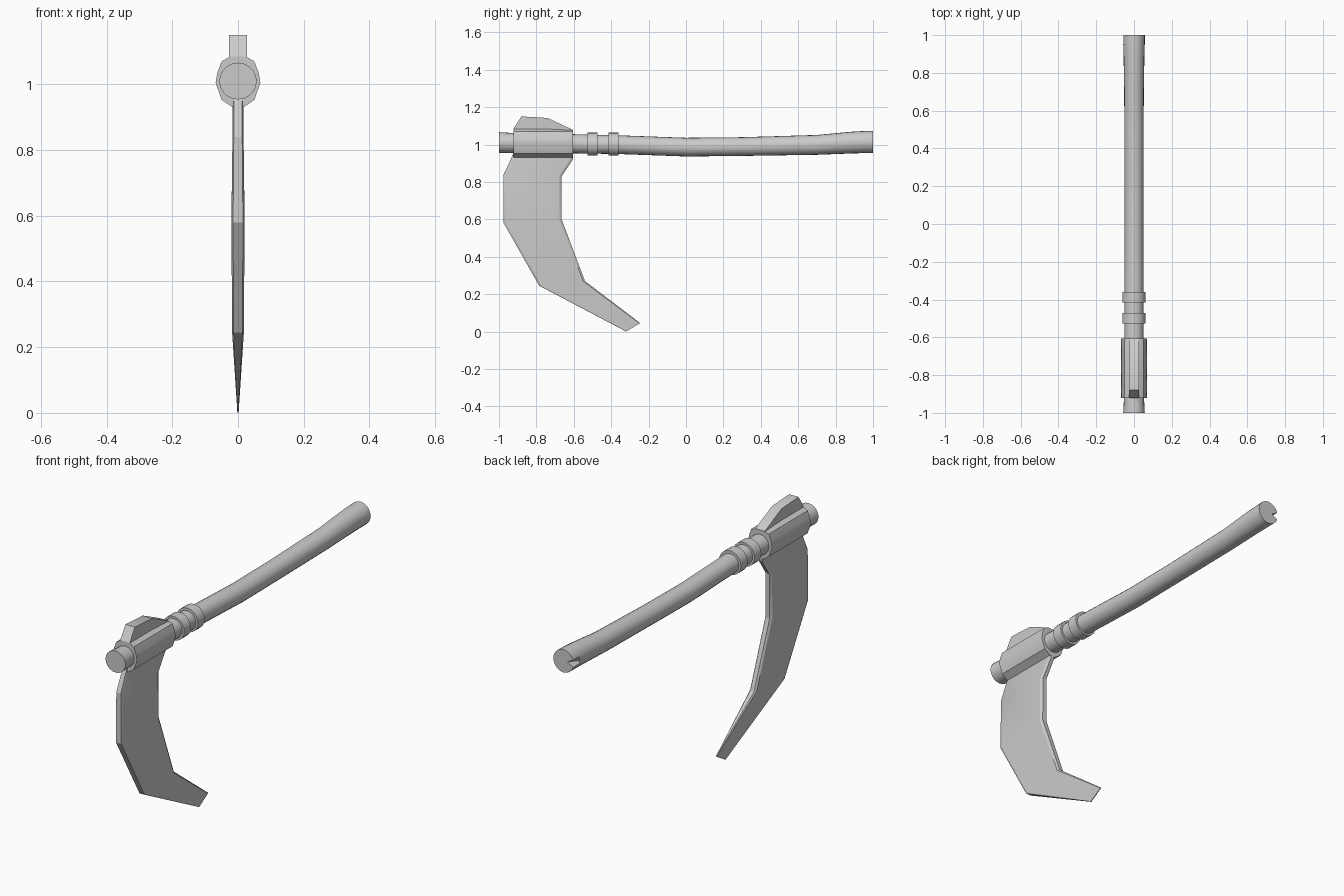
import bpy, bmesh
from math import sin, cos, pi, radians
from mathutils import Vector

if "Cube" in bpy.data.objects:
    bpy.data.objects.remove(bpy.data.objects["Cube"])


def loft(name, rings, smooth=None):
    """Skin a list of equal-length closed rings and cap both ends."""
    bm = bmesh.new()
    vs = [[bm.verts.new(p) for p in r] for r in rings]
    n = len(vs[0])
    for a, b in zip(vs, vs[1:]):
        for i in range(n):
            j = (i + 1) % n
            bm.faces.new((a[i], a[j], b[j], b[i]))
    bm.faces.new(vs[0][::-1])
    bm.faces.new(vs[-1])
    bmesh.ops.recalc_face_normals(bm, faces=bm.faces)
    me = bpy.data.meshes.new(name)
    bm.to_mesh(me)
    bm.free()
    ob = bpy.data.objects.new(name, me)
    bpy.context.collection.objects.link(ob)
    if smooth:
        bpy.ops.object.select_all(action='DESELECT')
        ob.select_set(True)
        bpy.context.view_layer.objects.active = ob
        bpy.ops.object.shade_smooth_by_angle(angle=radians(smooth))
    return ob


def ring(y, z, rx, rz, n=20):
    return [Vector((rx * cos(2 * pi * i / n), y, z + rz * sin(2 * pi * i / n)))
            for i in range(n)]


# Gently bowed wooden handle: y, centre z, x radius, z radius
path = [(-1, 1.010, .057, .056), (-.92, 1.008, .053, .053), (-.6, 1.004, .051, .051),
        (-.36, .999, .050, .050), (0, .986, .050, .050), (.3, .989, .050, .050),
        (.7, .998, .052, .053), (.88, 1.010, .055, .058), (.95, 1.013, .057, .059),
        (1, 1.014, .058, .059)]
rings = [ring(*p) for p in path]
rings[-1][10].x = -.022        # small split in the butt end
loft("handle", rings, 40)

# Binding collars
for i, y in enumerate((-.527, -.415)):
    loft(f"collar_{i + 1}", [ring(y, 1.002, .062, .062), ring(y + .055, 1.002, .062, .062)], 40)

# Socket around the handle with a raised crest on top
socket = []
for y, top in ((-.922, 1.085), (-.88, 1.15), (-.74, 1.142), (-.605, 1.078)):
    half = [(.027, top), (.027, 1.083), (.05, 1.07), (.063, 1.035), (.068, 1.005),
            (.05, .953), (.016, .93)]
    if top < 1.1:
        half[1] = (.027, top - .002)
    pts = half + [(-x, z) for x, z in half[::-1]]
    socket.append([(x, y, z) for x, z in pts])
loft("socket", socket, 30)

# Curved blade: outer (y, z), inner (y, z), half thickness
stations = [((-.922, .96), (-.605, .96), .016), ((-.928, .94), (-.605, .92), .016),
            ((-.975, .84), (-.665, .83), .017), ((-.975, .58), (-.665, .60), .020),
            ((-.785, .245), (-.54, .27), .018), ((-.32, 0), (-.245, .045), .002)]
blade = []
for o, i, t in stations:
    o, i = Vector((0, *o)), Vector((0, *i))
    half = [o.lerp(i, f) + Vector((t * k, 0, 0))
            for f, k in ((0, .75), (.04, 1), (.96, 1), (1, .6))]
    blade.append(half + [Vector((-p.x, p.y, p.z)) for p in half[::-1]])
loft("blade", blade, 20)
